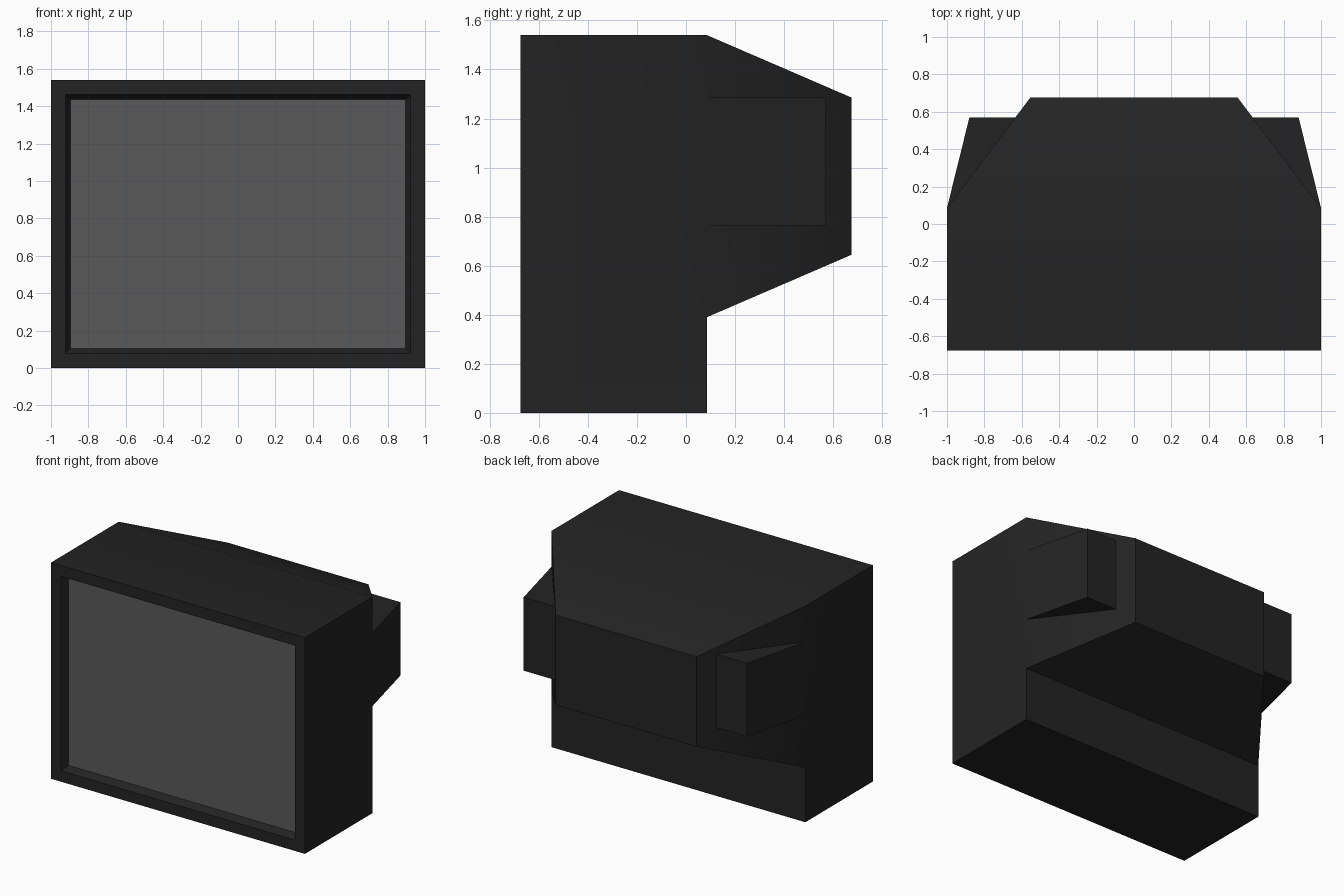
import bpy, bmesh
from mathutils import Vector

cube = bpy.data.objects.get("Cube")
if cube:
    bpy.data.objects.remove(cube, do_unlink=True)


def material(name, value):
    m = bpy.data.materials.new(name)
    m.use_nodes = True
    col = (value, value, value, 1)
    m.diffuse_color = col
    m.node_tree.nodes["Principled BSDF"].inputs["Base Color"].default_value = col
    return m


def finish(bm, name, mats):
    bmesh.ops.recalc_face_normals(bm, faces=bm.faces)
    mesh = bpy.data.meshes.new(name)
    bm.to_mesh(mesh)
    bm.free()
    for m in mats:
        mesh.materials.append(m)
    ob = bpy.data.objects.new(name, mesh)
    bpy.context.collection.objects.link(ob)
    return ob


casing = material("black_casing", 0.017)
glass = material("grey_screen", 0.1)

FRONT, MID, BACK = -0.675, 0.085, 0.675
HEIGHT, LEDGE = 1.54, 0.39

# Casing: a box whose upper back tapers into the tube housing
bm = bmesh.new()
bmesh.ops.create_cube(bm, size=1)
for v in bm.verts:
    v.co = Vector((v.co.x * 2, MID if v.co.y > 0 else FRONT, (v.co.z + 0.5) * HEIGHT))
bm.normal_update()
front = next(f for f in bm.faces if f.normal.y < -0.9)
rear = next(f for f in bm.faces if f.normal.y > 0.9)
bmesh.ops.bisect_plane(bm, geom=[rear, *rear.edges, *rear.verts],
                       plane_co=(0, 0, LEDGE), plane_no=(0, 0, 1))
bm.normal_update()
upper = max((f for f in bm.faces if f.normal.y > 0.9),
            key=lambda f: f.calc_center_median().z)
tube = bmesh.ops.extrude_discrete_faces(bm, faces=[upper])["faces"][0]
mid_z = (HEIGHT + LEDGE) / 2
for v in tube.verts:
    v.co = Vector((v.co.x * 0.555, BACK, mid_z + (v.co.z - mid_z) * 0.557))

# Front frame with a sloped recess around the screen
bm.normal_update()
bmesh.ops.inset_individual(bm, faces=[front], thickness=0.11)
bmesh.ops.inset_individual(bm, faces=[front], thickness=0.037, depth=-0.05)
front.material_index = 1
body = finish(bm, "monitor_casing", [casing, glass])

# Side pods on the tapered housing, mirrored
bm = bmesh.new()
outline = [(1, MID), (0.88, 0.57), (0.5, 0.57), (0.5, MID)]
base = bm.faces.new([bm.verts.new((x, y, 0.762)) for x, y in outline])
top = bmesh.ops.extrude_face_region(bm, geom=[base])["geom"]
bmesh.ops.translate(bm, vec=(0, 0, 0.523),
                    verts=[g for g in top if isinstance(g, bmesh.types.BMVert)])
pods = finish(bm, "side_pods", [casing])
pods.modifiers.new("mirror", "MIRROR")

# Soft shading across the shallow bends only
bpy.ops.object.select_all(action="DESELECT")
body.select_set(True)
bpy.context.view_layer.objects.active = body
bpy.ops.object.shade_smooth_by_angle(angle=0.7)
